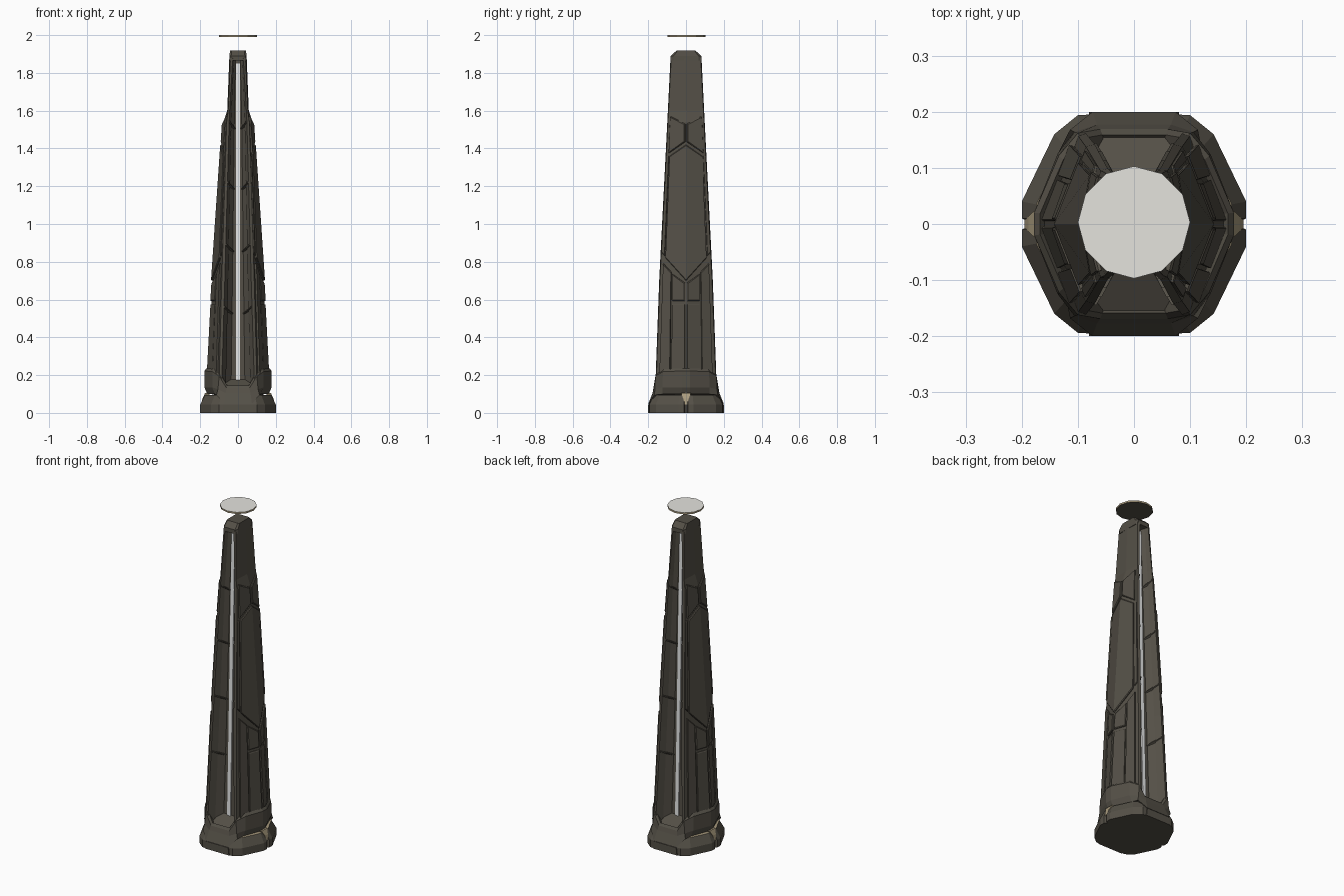
import bpy, bmesh
from mathutils import Vector

cube = bpy.data.objects.get("Cube")
if cube:
    bpy.data.objects.remove(cube)


def material(name, r, g, b):
    m = bpy.data.materials.new(name)
    m.use_nodes = True
    m.diffuse_color = (r, g, b, 1)
    m.node_tree.nodes["Principled BSDF"].inputs["Base Color"].default_value = (r, g, b, 1)
    return m


STONE = material("dark stone", .088, .079, .062)
GLOW = material("pale light", .88, .89, .89)
DISC = material("warm white", .78, .77, .73)
SAND = material("sand metal", .4, .33, .21)


def finish(name, bm, *mats, rule=None):
    bmesh.ops.recalc_face_normals(bm, faces=bm.faces)
    bm.normal_update()
    if rule:
        for f in bm.faces:
            f.material_index = rule(f)
    mesh = bpy.data.meshes.new(name)
    bm.to_mesh(mesh)
    bm.free()
    for m in mats:
        mesh.materials.append(m)
    ob = bpy.data.objects.new(name, mesh)
    bpy.context.collection.objects.link(ob)
    return ob


def loft(bm, rings):
    """Skin closed rings of points and cap both ends."""
    rows = [[bm.verts.new(p) for p in r] for r in rings]
    n = len(rows[0])
    for a, b in zip(rows, rows[1:]):
        for i in range(n):
            j = (i + 1) % n
            bm.faces.new((a[i], a[j], b[j], b[i]))
    bm.faces.new(rows[0][::-1])
    bm.faces.new(rows[-1])


def four_way(q):
    """Mirror a quarter outline, running from side to front, into a full ring."""
    half = q + [(-x, y, z) for x, y, z in reversed(q)]
    return half + [(x, -y, z) for x, y, z in reversed(half)]


def scaled(q, s, dz):
    return [(x * s, y * s, z + dz) for x, y, z in q]


def lerp(a, b, t):
    return a + (b - a) * t


# Shaft profile: height, ridge x, corner x, corner y, channel half width, channel floor y
KEYS = [(.10, .166, .102, .160, .088, .084),
        (.70, .134, .086, .138, .070, .068),
        (1.54, .077, .060, .095, .047, .047),
        (1.60, .057, .052, .092, .044, .046),
        (1.88, .046, .040, .078, .028, .040)]
FLOOR = .42


def shaft(z):
    for a, b in zip(KEYS, KEYS[1:]):
        if z <= b[0] or b is KEYS[-1]:
            t = (z - a[0]) / (b[0] - a[0])
            return [lerp(p, q, t) for p, q in zip(a, b)][1:]


def shaft_ring(z):
    rx, cx, cy, w, f = shaft(z)
    mx, my = w * .74, lerp(f, cy, .55)
    return four_way([(rx, .004, z), (cx, cy, z), (w, cy + .004, z), (mx, my, z),
                     (mx + .004, my - .004, z), (w * FLOOR, f, z)])


# Tapered shaft with a deep splayed channel front and back
bm = bmesh.new()
loft(bm, [shaft_ring(k[0]) for k in KEYS])
finish("shaft", bm, STONE)

# Chamfered cap
bm = bmesh.new()
loft(bm, [four_way([(.046, .066, 1.865), (.036, .081, 1.865)]),
          four_way([(.046, .066, 1.89), (.036, .081, 1.89)]),
          four_way([(.042, .045, 1.918), (.034, .05, 1.918)])])
finish("cap", bm, STONE)


def side_plates(name, outline, raise_by):
    """Bevelled plate lying on each of the four sloping sides."""
    mid = sum((Vector(p) for p in outline), Vector((0, 0))) / len(outline)

    def ring(off, inset):
        pts = []
        for y, z in outline:
            d = (mid - Vector((y, z))).normalized() * inset
            y2, z2 = (y + d.x if y else 0), z + d.y
            rx, cx, cy = shaft(z2)[:3]
            pts.append((lerp(rx, cx, y2 / cy) + off, y2 + off * .4 * (y > 0), z2))
        return pts

    bm = bmesh.new()
    rings = [ring(-.012, 0), ring(raise_by * .6, 0), ring(raise_by, .005)]
    for sx in (1, -1):
        for sy in (1, -1):
            loft(bm, [[(x * sx, y * sy, z) for x, y, z in r] for r in rings])
    finish(name, bm, STONE)


side_plates("lower_side_panel", [(.004, .22), (.077, .22), (.07, .575), (.004, .575)], .007)
side_plates("lower_side_frame", [(.083, .22), (.138, .2), (.118, .79), (.076, .745)], .009)
side_plates("lower_side_block", [(.004, .592), (.07, .592), (.07, .735), (.004, .688)], .009)
side_plates("middle_side_plate", [(0, .70), (.106, .82), (.084, 1.36), (0, 1.42)], .009)
side_plates("middle_side_rail", [(.112, .83), (.128, .85), (.103, 1.36), (.09, 1.36)], .006)
side_plates("shoulder_plate", [(.003, 1.435), (.09, 1.375), (.082, 1.57), (.003, 1.53)], .009)

# Glowing strip along the floor of each channel
bm = bmesh.new()
for sy in (1, -1):
    rings = []
    for z in (.17, .70, 1.54, 1.60, 1.85):
        f = shaft(z)[4]
        rings.append([(x, y * sy, z) for x, y in
                      ((-.011, f - .01), (.011, f - .01), (.011, f + .006), (-.011, f + .006))])
    loft(bm, rings)
finish("light_strip", bm, GLOW)

# Sloping sill closing the foot of each channel
bm = bmesh.new()
for sy in (1, -1):
    loft(bm, [[(x * s, y * sy, z) for x, y, z in
               ((.088, .163, .08), (.088, .163, .132), (.045, .075, .182), (.045, .075, .08))]
              for s in (1, -1)])
finish("channel_sill", bm, STONE)

# Slanted ribs crossing the channel walls
bm = bmesh.new()
for z in (.52, .85, 1.18, 1.5):
    cy, w, f = shaft(z)[2:]
    for sx in (1, -1):
        for sy in (1, -1):
            rings = []
            for x, y, dz in ((w * FLOOR, f, 0), (w * .97, cy, .035)):
                rings.append([((x + a) * sx, y * sy, z + dz + h) for a, h in
                              ((.006, 0), (-.006, .003), (-.006, .009), (.006, .012))])
            loft(bm, rings)
finish("channel_ribs", bm, STONE)

# Collar dipping into a chin at front and back
bm = bmesh.new()
low = [(.162, .02, .099), (.122, .125, .099), (.114, .168, .095), (.074, .2, .047)]
belly = [(.178, .02, .135), (.136, .125, .135), (.106, .164, .125), (.066, .177, .105)]
top = [(.178, .02, .222), (.134, .122, .218), (.1, .162, .195), (.06, .169, .13)]
loft(bm, [four_way(scaled(low, .85, 0)), four_way(low), four_way(belly), four_way(top),
          four_way(scaled(top, .94, .014)), four_way(scaled(top, .5, -.1))])
finish("collar", bm, STONE)

# Flared foot with a notch on each side and a sand coloured ledge under the collar
bm = bmesh.new()
foot = [(.188, .004, 0), (.2, .010, 0), (.2, .04, 0), (.142, .16, 0), (.1, .194, 0), (.08, .195, 0)]
loft(bm, [four_way(foot), four_way(scaled(foot, 1, .045)), four_way(scaled(foot, .87, .095)),
          four_way(scaled(foot, .78, .096))])
finish("foot", bm, STONE, SAND, rule=lambda f: int(f.normal.z > .9))

# Sand coloured wedges set in the foot notches
bm = bmesh.new()
for s in (1, -1):
    loft(bm, [[(x * s, y, z) for x, y in ((.15, -w), (out, -w), (out, w), (.15, w))]
              for z, w, out in ((.045, .008, .195), (.075, .014, .188), (.104, .026, .175))])
finish("foot_wedges", bm, SAND)

# Chin plate resting on the foot, front and back
bm = bmesh.new()
for sy in (1, -1):
    loft(bm, [[(x, y * sy, z) for x, y, z in
               ((-.08, .2, 0), (.08, .2, 0), (.074, .2, .045), (-.074, .2, .045))],
              [(x, .17 * sy, z) for x, z in
               ((-.08, 0), (.08, 0), (.074, .045), (-.074, .045))]])
finish("foot_front_block", bm, STONE)

# Floating disc: bright top, sand rim, dark underside
bm = bmesh.new()
bmesh.ops.create_cone(bm, cap_ends=True, segments=12, radius1=.1, radius2=.1, depth=.01)
bmesh.ops.translate(bm, verts=bm.verts, vec=(0, .003, 1.995))
finish("floating_disc", bm, STONE, DISC, SAND,
       rule=lambda f: 1 if f.normal.z > .5 else 0 if f.normal.z < -.5 else 2)
